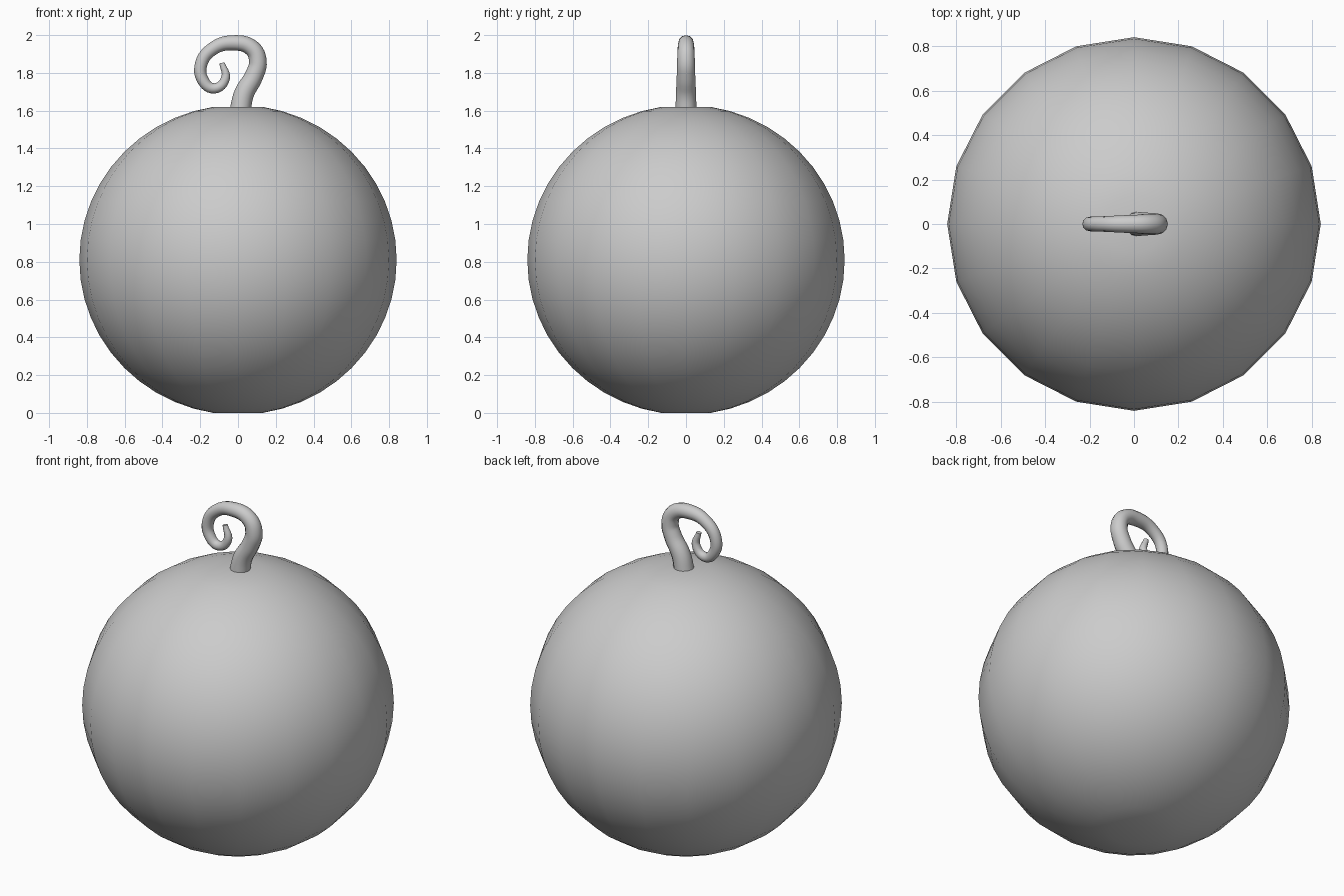
import bpy
import bmesh
import math

cube = bpy.data.objects.get("Cube")
if cube:
    bpy.data.objects.remove(cube, do_unlink=True)

grey = bpy.data.materials.new("plain grey")
grey.use_nodes = True
colour = (0.6, 0.6, 0.6, 1)
grey.diffuse_color = colour
grey.node_tree.nodes["Principled BSDF"].inputs["Base Color"].default_value = colour

SIDES, RINGS = 20, 22
RADIUS, HALF, CAP = 0.84, 0.82, 0.13
MIDDLE = 0.81


def build_body():
    """Slightly squashed round body with small flat caps, 20 sides around."""
    bm = bmesh.new()
    start = math.asin(CAP / RADIUS)
    rings = []
    for i in range(RINGS + 1):
        t = start + (math.pi - 2 * start) * i / RINGS
        r, z = RADIUS * math.sin(t), MIDDLE - HALF * math.cos(t)
        rings.append([bm.verts.new((r * math.cos(a), r * math.sin(a), z))
                      for a in (math.tau * k / SIDES for k in range(SIDES))])
    for low, high in zip(rings, rings[1:]):
        for k in range(SIDES):
            n = (k + 1) % SIDES
            bm.faces.new((low[k], low[n], high[n], high[k]))
    bm.faces.new(rings[-1])
    bm.faces.new(rings[0][::-1])
    for f in bm.faces:
        f.smooth = True
    mesh = bpy.data.meshes.new("round_body")
    bm.to_mesh(mesh)
    bm.free()
    mesh.materials.append(grey)
    body = bpy.data.objects.new("round_body", mesh)
    bpy.context.collection.objects.link(body)


def build_stem():
    """Tapering stem that curls over to the right and spirals inwards."""
    path = [  # x, z, tube radius
        (0.01, 1.59, 0.056), (0.032, 1.69, 0.053), (0.085, 1.785, 0.049),
        (0.105, 1.86, 0.047), (0.075, 1.93, 0.044), (-0.03, 1.959, 0.040),
        (-0.13, 1.93, 0.035), (-0.194, 1.85, 0.033), (-0.185, 1.76, 0.031),
        (-0.125, 1.718, 0.027), (-0.067, 1.77, 0.024), (-0.085, 1.853, 0.014),
    ]
    curve = bpy.data.curves.new("curled_stem", "CURVE")
    curve.dimensions = "3D"
    curve.bevel_depth = 1.0
    curve.bevel_resolution = 4
    curve.use_fill_caps = True
    curve.resolution_u = 6
    spline = curve.splines.new("BEZIER")
    spline.bezier_points.add(len(path) - 1)
    for point, (x, z, r) in zip(spline.bezier_points, path):
        point.co = (x, 0, z)
        point.radius = r
        point.handle_left_type = point.handle_right_type = "AUTO"
    curve.materials.append(grey)
    stem = bpy.data.objects.new("curled_stem", curve)
    bpy.context.collection.objects.link(stem)
    bpy.ops.object.select_all(action="DESELECT")
    stem.select_set(True)
    bpy.context.view_layer.objects.active = stem
    bpy.ops.object.convert(target="MESH")
    bpy.ops.object.shade_smooth_by_angle(angle=math.radians(50))


build_body()
build_stem()
